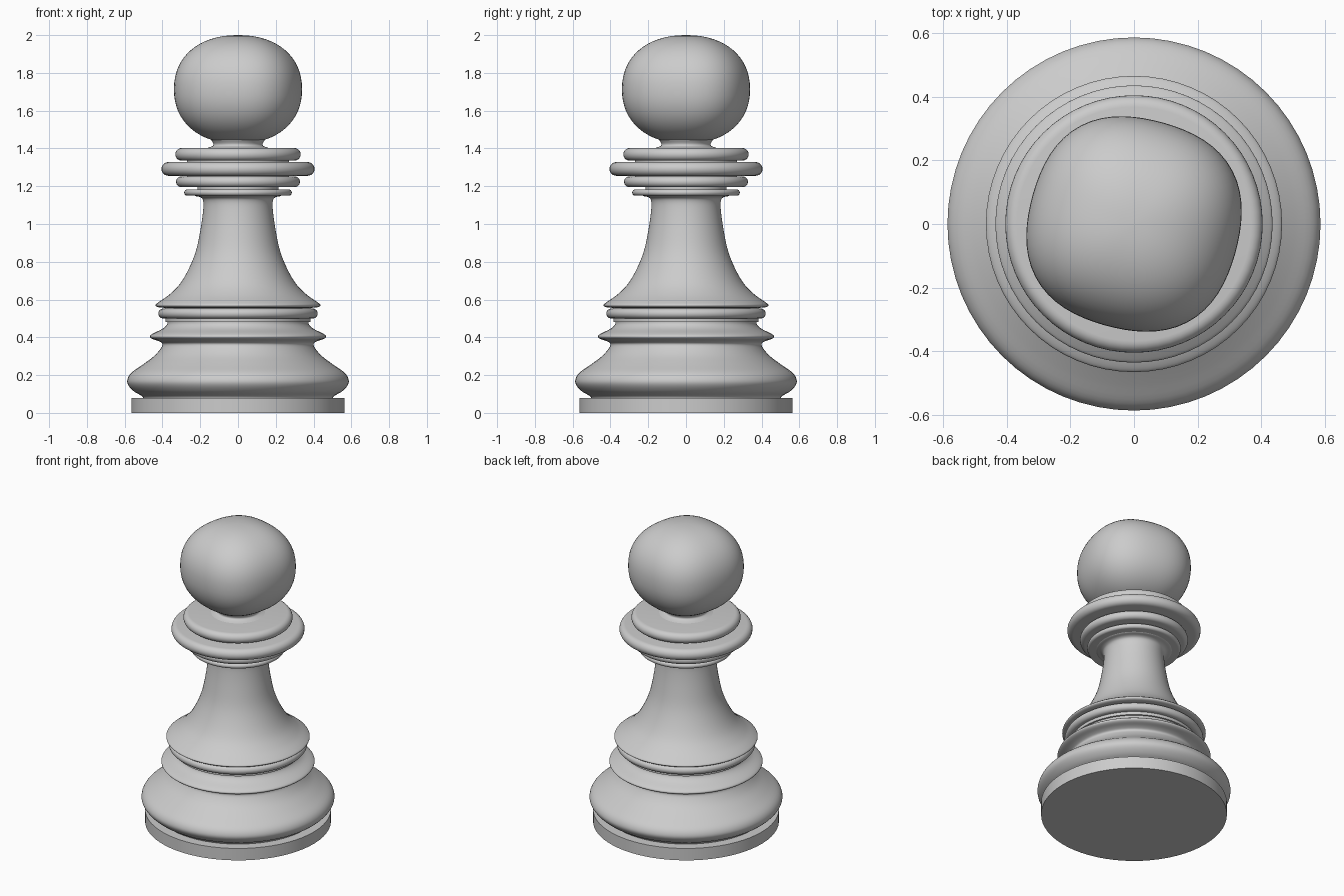
import bpy, bmesh, math
from mathutils import Vector

SEGMENTS = 64

if "Cube" in bpy.data.objects:
    bpy.data.objects.remove(bpy.data.objects["Cube"], do_unlink=True)

grey = bpy.data.materials.new("plain grey")
grey.use_nodes = True
COLOUR = (0.6, 0.6, 0.6, 1)
grey.diffuse_color = COLOUR
grey.node_tree.nodes["Principled BSDF"].inputs["Base Color"].default_value = COLOUR


def smooth_path(points, steps=4):
    """Run a soft curve through the profile points."""
    pts = [Vector(p) for p in points]
    pts = [pts[0] * 2 - pts[1]] + pts + [pts[-1] * 2 - pts[-2]]
    path = []
    for a, b, c, d in zip(pts, pts[1:], pts[2:], pts[3:]):
        for i in range(steps):
            t = i / steps
            path.append(b + ((c - a) * t + (a * 2 - b * 5 + c * 4 - d) * t ** 2
                             + (b * 3 - a - c * 3 + d) * t ** 3) / 2)
    return path + [pts[-2]]


def turn(name, path, swell=lambda angle: 1):
    """Turn a bottom-to-top profile of (radius, height) into a capped solid."""
    bm = bmesh.new()
    rings = []
    for r, z in path:
        ring = []
        for i in range(SEGMENTS):
            a = math.tau * i / SEGMENTS
            k = r * swell(a)
            ring.append(bm.verts.new((k * math.cos(a), k * math.sin(a), z)))
        rings.append(ring)
    for low, high in zip(rings, rings[1:]):
        for i in range(SEGMENTS):
            j = (i + 1) % SEGMENTS
            bm.faces.new((low[i], low[j], high[j], high[i]))
    bm.faces.new(rings[0][::-1])
    bm.faces.new(rings[-1])
    mesh = bpy.data.meshes.new(name)
    bm.to_mesh(mesh)
    bm.free()
    mesh.materials.append(grey)
    obj = bpy.data.objects.new(name, mesh)
    bpy.context.collection.objects.link(obj)
    bpy.ops.object.select_all(action="DESELECT")
    obj.select_set(True)
    bpy.context.view_layer.objects.active = obj
    bpy.ops.object.shade_smooth_by_angle(angle=math.radians(40))
    return obj


def bead(name, radius, bottom, top, steps=12):
    """Flat disc with a fully rounded rim."""
    half, mid = (top - bottom) / 2, (top + bottom) / 2
    arc = [math.pi * (i / steps - 0.5) for i in range(steps + 1)]
    turn(name, [(radius - half + half * math.cos(a), mid + half * math.sin(a)) for a in arc])


# Plinth and bulging foot
turn("plinth", [(.565, 0), (.565, .08)])
turn("foot", smooth_path([
    (.5, .075), (.51, .09), (.55, .113), (.58, .145), (.586, .175), (.565, .212),
    (.505, .255), (.445, .3), (.41, .34), (.4, .365), (.42, .38), (.455, .392),
    (.466, .405), (.45, .42), (.4, .445), (.375, .47), (.375, .495)]))

# Rings between foot and stem
bead("foot_ring", .422, .5, .552)
turn("ring_groove", [(.385, .48), (.385, .57)])

# Flared stem
turn("stem", smooth_path([
    (.385, .556), (.425, .56), (.436, .572), (.415, .59), (.365, .625), (.31, .68),
    (.262, .76), (.222, .86), (.197, .98), (.184, 1.08), (.185, 1.125),
    (.2, 1.142), (.23, 1.15), (.24, 1.17)]))

# Stacked collars around the neck
bead("lowest_collar", .285, 1.15, 1.183)
bead("lower_collar", .328, 1.195, 1.252)
bead("wide_collar", .405, 1.255, 1.328)
bead("upper_collar", .332, 1.335, 1.402)
turn("collar_core", [(.215, 1.16), (.215, 1.22), (.27, 1.23), (.27, 1.37)])
turn("neck", smooth_path([(.19, 1.395), (.145, 1.408), (.13, 1.422), (.145, 1.45)]))


# Head: squashed ball, faintly four-cornered around its axis
def head_swell(angle):
    return 1 + .03 * math.cos(4 * (angle - math.radians(30)))


POWER = 2 / 2.2
head = []
for i in range(33):
    a = math.pi * ((i + .15) / 32.3 - .5)
    rise = math.copysign(abs(math.sin(a)) ** POWER, a)
    head.append((.342 * math.cos(a) ** POWER, 1.713 + .287 * rise))
turn("head", head, head_swell)
